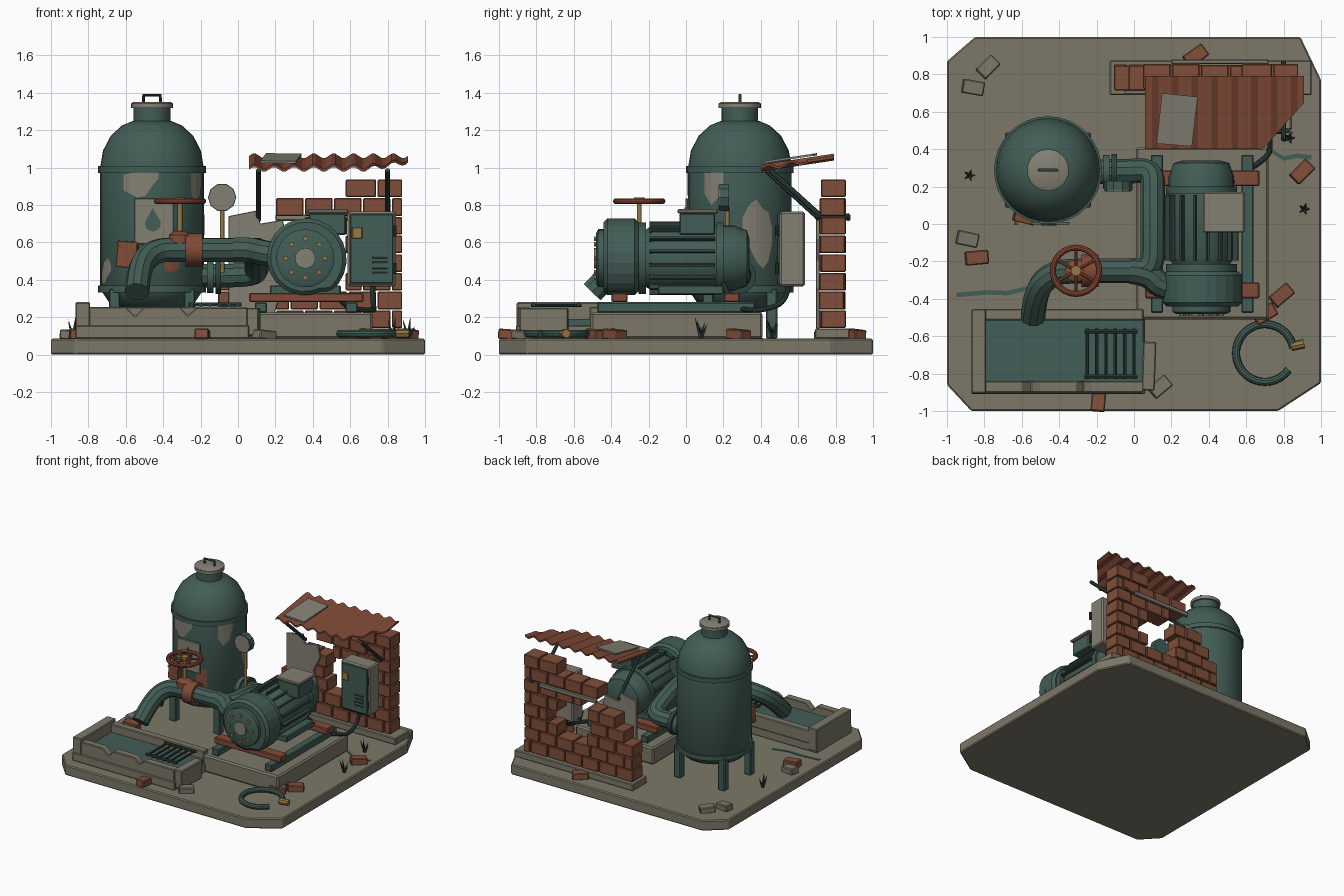
import bpy, bmesh, math, random
from mathutils import Vector, Matrix

cube = bpy.data.objects.get("Cube")
if cube:
    bpy.data.objects.remove(cube)
random.seed(4)


def material(name, *rgb):
    m = bpy.data.materials.new(name)
    m.use_nodes = True
    m.diffuse_color = (*rgb, 1)
    m.node_tree.nodes["Principled BSDF"].inputs["Base Color"].default_value = (*rgb, 1)
    return m


TEAL = material("teal paint", .055, .11, .092)
DARK = material("dark teal steel", .028, .055, .048)
STONE = material("concrete", .2, .188, .14)
GREY = material("bare metal", .23, .22, .175)
BRICK = material("brick", .22, .078, .042)
RUST = material("rust", .22, .07, .038)
RED = material("red oxide", .27, .065, .035)
BRASS = material("brass", .3, .19, .06)
Z = Vector((0, 0, 1))
FRONT = Vector((0, -1, 0))


def finish(name, bm, mat, smooth=False):
    bmesh.ops.remove_doubles(bm, verts=bm.verts, dist=1e-5)
    bmesh.ops.recalc_face_normals(bm, faces=bm.faces)
    me = bpy.data.meshes.new(name)
    bm.to_mesh(me)
    bm.free()
    me.materials.append(mat)
    if smooth:
        me.shade_smooth()
        me.set_sharp_from_angle(angle=math.radians(35))
    ob = bpy.data.objects.new(name, me)
    bpy.context.collection.objects.link(ob)
    return ob


def bevel(ob, width):
    mod = ob.modifiers.new("edge", 'BEVEL')
    mod.width, mod.segments = width, 1
    return ob


def add_box(bm, lo, hi, turn=0, tilt=0):
    lo, hi = Vector(lo), Vector(hi)
    m = Matrix.Translation((lo + hi) / 2) @ Matrix.Rotation(math.radians(turn), 4, 'Z')
    m = m @ Matrix.Rotation(math.radians(tilt), 4, 'Y') @ Matrix.Diagonal((*(hi - lo), 1))
    bmesh.ops.create_cube(bm, size=1, matrix=m)


def box(name, lo, hi, mat, turn=0, tilt=0, edge=.006):
    bm = bmesh.new()
    add_box(bm, lo, hi, turn, tilt)
    return bevel(finish(name, bm, mat), edge)


def lathe(name, profile, origin, axis, mat, n=24):
    bm = bmesh.new()
    q = Vector(axis).to_track_quat('Z', 'Y')
    rings = [[bm.verts.new(Vector(origin) + q @ Vector((max(r, 2e-6) * math.cos(math.tau * i / n),
              max(r, 2e-6) * math.sin(math.tau * i / n), h))) for i in range(n)] for r, h in profile]
    for a, b in zip(rings, rings[1:]):
        for i in range(n):
            bm.faces.new((a[i], a[i - 1], b[i - 1], b[i]))
    return finish(name, bm, mat, n > 8)


def rod(name, p0, p1, r, mat, n=12):
    d = Vector(p1) - Vector(p0)
    return lathe(name, [(0, 0), (r, 0), (r, d.length), (0, d.length)], p0, d, mat, n)


def plate(name, pts, a, b, axis, mat):
    place = {'x': lambda u, v, w: (w, u, v), 'y': lambda u, v, w: (u, w, v), 'z': lambda u, v, w: (u, v, w)}[axis]
    bm = bmesh.new()
    f = bm.faces.new([bm.verts.new(place(u, v, a)) for u, v in pts])
    ext = bmesh.ops.extrude_face_region(bm, geom=[f])
    bmesh.ops.translate(bm, vec=place(0, 0, b - a), verts=[v for v in ext["geom"] if isinstance(v, bmesh.types.BMVert)])
    return finish(name, bm, mat)


def tube(name, pts, r, mat, kind='NURBS', closed=False):
    cu = bpy.data.curves.new(name, 'CURVE')
    cu.dimensions, cu.bevel_depth, cu.bevel_resolution, cu.use_fill_caps = '3D', r, 3, True
    s = cu.splines.new(kind)
    s.points.add(len(pts) - 1)
    for p, co in zip(s.points, pts):
        p.co = (*co, 1)
    s.use_cyclic_u = closed
    if kind == 'NURBS':
        s.use_endpoint_u, s.order_u, s.resolution_u = True, 3, 6
    tmp = bpy.data.objects.new(name, cu)
    bm = bmesh.new()
    bm.from_mesh(bpy.data.meshes.new_from_object(tmp))
    bpy.data.objects.remove(tmp)
    return finish(name, bm, mat, True)


def arc(cx, cy, r, a0, a1, n):
    angles = [math.radians(a0 + (a1 - a0) * i / n) for i in range(n + 1)]
    return [(cx + r * math.cos(a), cy + r * math.sin(a)) for a in angles]


# Ground slab
bevel(plate("ground_slab", [(-1, .87), (-.85, 1), (.89, 1), (1, .77), (1, -.85), (.77, -1), (-.87, -1), (-1, -.86)],
            0, .085, 'z', STONE), .008)

# Pressure tank
TX, TY, TR = -.46, .288, .277
lathe("tank_body", [(0, .22), (.13, .235), (.23, .28), (TR, .35), (TR, 1), (.262, 1.09), (.22, 1.17), (.16, 1.225),
                    (.1, 1.25), (0, 1.25)], (TX, TY, 0), Z, TEAL, 32)
for h in (.35, .99):
    lathe("tank_band", [(.27, h - .018), (.288, h - .018), (.288, h + .018), (.27, h + .018)], (TX, TY, 0), Z, TEAL, 32)
lathe("tank_neck", [(.098, 1.23), (.098, 1.32), (.11, 1.32), (.11, 1.345), (0, 1.35)], (TX, TY, 0), Z, TEAL)
lathe("tank_lid", [(0, 1.318), (.113, 1.318), (.113, 1.342), (.1, 1.35), (0, 1.35)], (TX, TY, 0), Z, GREY)
tube("lid_handle", [(TX + u, TY, h) for u, h in ((-.045, 1.34), (-.045, 1.387), (.045, 1.387), (.045, 1.34))], .009, DARK, 'POLY')
for x in (-.2, .2):
    for y in (-.17, .17):
        box("tank_leg", (TX + x - .03, TY + y - .03, .085), (TX + x + .03, TY + y + .03, .35), TEAL)


def patch(cols, mat=GREY):
    bm = bmesh.new()
    R = TR + .004
    rows = [[bm.verts.new((TX + R * math.cos(math.radians(a)), TY + R * math.sin(math.radians(a)), h)) for h in (lo, hi)] for a, lo, hi in cols]
    for a, b in zip(rows, rows[1:]):
        bm.faces.new((a[0], b[0], b[1], a[1]))
    finish("worn_paint_patch", bm, mat)


patch([(237, .88, .96), (245, .86, .97), (254, .84, .97), (263, .85, .97), (270, .9, .97), (277, .94, .97)])
patch([(3, .66, .73), (10, .58, .8), (18, .5, .83), (26, .46, .78), (33, .5, .76), (38, .6, .68)])
patch([(318, .86, .97), (327, .8, .97), (336, .84, .97), (342, .92, .97)])
patch([(196, .39, .44), (204, .37, .5), (213, .42, .52), (219, .45, .48)])
patch([(284, .45, .6), (292, .44, .62), (301, .46, .61)], RUST)
box("tank_notice", (-.555, -.004, .59), (-.345, .012, .835), GREY, edge=.003)
plate("drop_mark", [(-.455, .785)] + arc(-.455, .7, .042, 160, 380, 10), -.009, -.004, 'y', TEAL)
box("rust_plate", (-.645, .005, .465), (-.535, .05, .605), RUST, turn=-14, tilt=4, edge=.003)
for x in (-.63, -.55):
    rod("plate_rivet", (x, .03, .58), (x, -.005, .58), .008, BRASS, 6)

# Main pipe and its fittings
lathe("tank_flange", [(0, 0), (.09, 0), (.09, .035), (0, .035)], (-.165, .28, .42), (1, 0, 0), TEAL)
lathe("pipe_flange", [(0, 0), (.095, 0), (.095, .03), (0, .03)], (-.12, .28, .42), (1, 0, 0), DARK)
tube("main_pipe", [(-.22, .28, .42), (-.05, .28, .42), (.1, .29, .43), (.1, .15, .5), (.1, -.05, .56), (.1, -.25, .56),
                   (-.05, -.25, .56), (-.3, -.25, .56), (-.44, -.26, .56), (-.53, -.36, .48), (-.54, -.5, .335)], .066, TEAL)
tube("pump_branch", [(-.02, -.25, .56), (.08, -.26, .56), (.14, -.34, .54), (.3, -.35, .52)], .07, TEAL)
lathe("valve_collar", [(.06, 0), (.088, 0), (.088, .09), (.06, .09)], (-.28, -.25, .56), (1, 0, 0), RUST, 16)
lathe("valve_bonnet", [(0, .58), (.06, .58), (.06, .64), (.03, .66), (0, .66)], (-.31, -.25, 0), Z, RUST, 16)
rod("valve_stem", (-.31, -.25, .62), (-.31, -.25, .835), .013, BRASS)
rod("wheel_hub", (-.31, -.25, .805), (-.31, -.25, .84), .028, BRASS)
tube("valve_wheel", [(x, y, .82) for x, y in arc(-.31, -.25, .124, 0, 345, 23)], .016, RED, 'POLY', True)
for a in range(0, 180, 60):
    d = Vector((math.cos(math.radians(a + 30)), math.sin(math.radians(a + 30)), 0)) * .12
    rod("wheel_spoke", Vector((-.31, -.25, .82)) - d, Vector((-.31, -.25, .82)) + d, .009, RED, 8)
rod("gauge_stem", (-.085, .22, .44), (-.085, .22, .79), .012, BRASS)
rod("gauge_body", (-.085, .23, .84), (-.085, .18, .84), .076, TEAL, 10)
rod("gauge_face", (-.085, .18, .84), (-.085, .173, .84), .07, GREY, 10)

# Motor plinth and mounting frame
box("motor_plinth", (.01, -.51, .085), (.72, .41, .225), STONE, edge=.012)
for x in (.123, .607):
    box("mount_rail", (x - .032, -.475, .225), (x + .032, .37, .28), TEAL)
for y in (-.355, .245):
    box("mount_beam", (.06, y - .042, .28), (.67, y + .042, .33), RUST)
box("motor_foot", (.17, -.15, .32), (.55, .2, .37), TEAL)

# Pump and motor, sharing one axis
MX, MZ = .36, .515
spiral = [(MX + r * math.cos(a), MZ + r * math.sin(a)) for a, r in
          ((math.tau * i / 24 - .9, .225 - .03 * i / 24) for i in range(24))]
bevel(plate("pump_casing", spiral, -.44, -.255, 'y', TEAL), .02)
lathe("pump_cover", [(0, 0), (.155, 0), (.155, .03), (.135, .04), (0, .04)], (MX, -.44, MZ), FRONT, TEAL)
rod("pump_cap", (MX, -.475, MZ), (MX, -.492, MZ), .055, GREY, 16)
for u, w in arc(MX, MZ, .105, 0, 315, 7):
    rod("cover_bolt", (u, -.475, w), (u, -.493, w), .014, BRASS, 6)
lathe("motor_body", [(0, -.34), (.1, -.34), (.15, -.325), (.165, -.28), (.175, -.255), (.175, .18), (.15, .22), (.12, .27), (0, .27)],
      (MX, 0, MZ), FRONT, TEAL)
for y in (-.235, .18):
    lathe("motor_ring", [(.16, -.02), (.19, -.02), (.19, .02), (.16, .02)], (MX, y, MZ), FRONT, TEAL)
bm = bmesh.new()
for i in range(16):
    a = math.tau * (i + .5) / 16
    m = Matrix.Translation((MX, -.02, MZ)) @ Matrix.Rotation(a, 4, 'Y') @ Matrix.Translation((.175, 0, 0))
    bmesh.ops.create_cube(bm, size=1, matrix=m @ Matrix.Diagonal((.05, .35, .014, 1)))
finish("cooling_fins", bm, DARK)
box("terminal_box", (.38, -.035, .64), (.575, .155, .755), TEAL)
box("terminal_lid", (.37, -.045, .755), (.59, .17, .778), GREY)

# Water trough with grate
box("trough_base", (-.87, -.91, .085), (.06, -.46, .155), STONE)
box("trough_end", (-.87, -.905, .1), (-.79, -.455, .28), STONE)
box("trough_back", (-.8, -.515, .15), (.05, -.455, .255), STONE)
bevel(plate("trough_front", [(-.8, .15), (-.8, .255), (-.6, .255), (-.55, .205), (-.5, .255), (-.31, .255), (-.27, .21), (-.22, .25),
                             (.05, .25), (.05, .15)], -.9, -.84, 'y', STONE), .005)
box("trough_outlet", (.045, -.89, .1), (.115, -.63, .25), STONE, turn=-2)
box("trough_water", (-.8, -.85, .15), (.05, -.51, .19), TEAL, edge=.001)
for i in range(6):
    x = -.25 + .05 * i
    rod("grate_bar", (x, -.83, .262), (x, -.56, .262), .009, DARK, 8)
for y in (-.815, -.575):
    rod("grate_cross_bar", (-.265, y, .267), (.02, y, .267), .011, DARK, 8)

# Ruined brick wall
box("wall_footing", (-.13, .69, .085), (.95, .875, .14), STONE)
L = .155
courses = [[(0, 6.4)], [(0, 6.4)], [(0, 2.7), (4.4, 6.4)], [(.5, 2.5), (5, 6.4)], [(1, 2.7), (4.4, 6.4)],
           [(3, 6.4)], [(2, 6.4)], [(4.4, 6.4)]]
bm = bmesh.new()
for row, spans in enumerate(courses):
    for lo, hi in spans:
        cuts = [lo] + [k - row % 2 / 2 for k in range(1, 8) if lo + .3 < k - row % 2 / 2 < hi - .3] + [hi]
        for a, b in zip(cuts, cuts[1:]):
            j = random.uniform(-.006, .006)
            add_box(bm, (-.11 + a * L + .004, .717 + j, .142 + row * .1), (-.11 + b * L - .004, .85 + j, .236 + row * .1))
bevel(finish("brick_wall", bm, BRICK), .005)
bevel(plate("plaster_sheet", [(-.05, .14), (-.05, .74), (.1, .77), (.12, .7), (.24, .72), (.26, .62), (.2, .5), (.24, .36), (.17, .14)],
            .695, .713, 'y', GREY), .003)
box("wall_tie", (.2, .855, .715), (.72, .88, .75), GREY)

# Corrugated lean-to roof, corner broken away
bm = bmesh.new()
N = 48
cols = []
for i in range(N + 1):
    x = .06 + .85 * i / N
    y0 = .4 if x < .69 else .4 + .25 * (x - .69) / .22
    w = .013 * math.sin(i * math.tau / 6)
    cols.append([bm.verts.new((x, y, .99 + (y - .4) * .15 + w + t)) for y, t in ((y0, 0), (.79, 0), (.79, .014), (y0, .014))])
for a, b in zip(cols, cols[1:]):
    for k in range(4):
        bm.faces.new((a[k - 1], a[k], b[k], b[k - 1]))
bm.faces.new(cols[0])
bm.faces.new(cols[-1])
finish("roof_sheet", bm, RUST)
sheet = plate("roof_repair_sheet", [(.12, .43), (.31, .415), (.34, .68), (.15, .7)], 0, .012, 'z', GREY)
for v in sheet.data.vertices:
    v.co.z += 1.02 + (v.co.y - .4) * .15
rod("roof_strut", (.11, .72, .72), (.11, .43, .985), .014, DARK, 8)
rod("roof_strut", (.8, .72, .74), (.8, .45, .985), .014, DARK, 8)
rod("strut_anchor", (.8, .69, .74), (.8, .875, .74), .014, DARK, 8)

# Electrical cabinet
box("cabinet", (.585, .5, .365), (.845, .635, .765), GREY, edge=.01)
box("cabinet_door", (.6, .487, .38), (.83, .505, .75), TEAL, edge=.004)
box("cabinet_lock", (.61, .475, .62), (.665, .49, .68), BRASS, edge=.004)
for i in range(4):
    box("door_vent", (.72, .482, .43 + i * .028), (.8, .488, .441 + i * .028), DARK, edge=.001)
for h in (.46, .66):
    rod("door_hinge", (.838, .487, h - .03), (.838, .487, h + .03), .01, DARK, 8)
tube("cabinet_cable", [(.72, .55, .38), (.72, .54, .28), (.73, .42, .24), (.72, .36, .235), (.55, .25, .25), (.5, .2, .38)], .014, DARK)

# Hose, ground stains, rubble and weeds
tube("hose", [(x, y, .112) for x, y in arc(.7, -.69, .155, 10, 325, 24)], .021, TEAL)
rod("hose_nozzle", (.84, -.655, .112), (.91, -.64, .112), .024, BRASS, 8)
for line in ([(-.95, -.38), (-.78, -.365), (-.68, -.37), (-.55, -.34)], [(.72, .4), (.8, .35), (.87, .365), (.95, .355)]):
    plate("ground_stain", [(x, y - .012) for x, y in line] + [(x, y + .012) for x, y in line[::-1]], .084, .089, 'z', TEAL)
rubble = ((-.84, -.18, 5), (.9, .28, 45), (.79, -.38, 40), (.7, -.48, 30), (-.19, -.94, 85), (.33, .9, 35))
for x, y, turn in rubble:
    box("loose_brick", (x - .062, y - .038, .08), (x + .062, y + .038, .135), BRICK, turn, 4)
for x, y, turn in ((-.78, .84, 45), (-.86, .73, -10), (-.89, -.08, -12), (.14, -.87, 40)):
    box("concrete_chunk", (x - .058, y - .038, .08), (x + .058, y + .038, .13), STONE, turn, 5)
for x, y in ((.91, .08), (.83, .46), (-.88, .26)):
    for i in range(5):
        a = math.tau * i / 5
        tip = Vector((math.cos(a) * .035, math.sin(a) * .035, .07 + .012 * i))
        lathe("weed_blade", [(.009, 0), (.007, tip.length / 2), (0, tip.length)], (x, y, .083), tip, DARK, 4)
